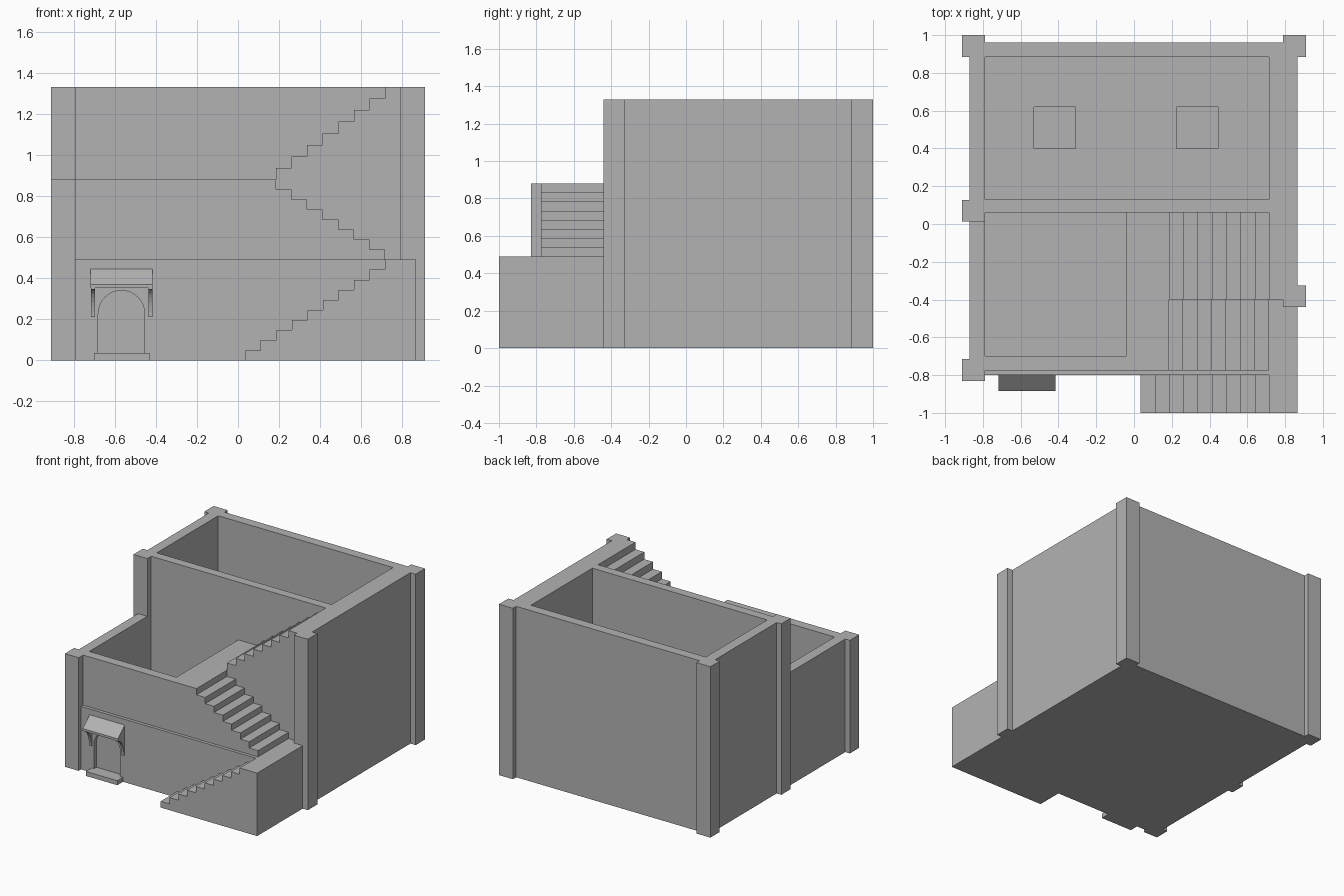
import bpy
import bmesh
import math

cube = bpy.data.objects.get("Cube")
if cube:
    bpy.data.objects.remove(cube, do_unlink=True)

GREY = (0.45, 0.45, 0.45, 1.0)
plaster = bpy.data.materials.new("grey_plaster")
plaster.use_nodes = True
plaster.diffuse_color = GREY
plaster.node_tree.nodes["Principled BSDF"].inputs["Base Color"].default_value = GREY


def prism(name, points, axis, low, high):
    """Extrude a profile: (y, z) points along x, or (x, z) points along y."""
    bm = bmesh.new()
    place = (lambda a, b: (low, a, b)) if axis == "x" else (lambda a, b: (a, low, b))
    face = bm.faces.new([bm.verts.new(place(a, b)) for a, b in points])
    new = bmesh.ops.extrude_face_region(bm, geom=[face])["geom"]
    shift = (high - low, 0, 0) if axis == "x" else (0, high - low, 0)
    bmesh.ops.translate(bm, vec=shift,
                        verts=[v for v in new if isinstance(v, bmesh.types.BMVert)])
    bmesh.ops.recalc_face_normals(bm, faces=bm.faces)
    mesh = bpy.data.meshes.new(name)
    bm.to_mesh(mesh)
    bm.free()
    mesh.materials.append(plaster)
    obj = bpy.data.objects.new(name, mesh)
    bpy.context.collection.objects.link(obj)
    return obj


def box(name, x, y, z):
    return prism(name, [(x[0], z[0]), (x[1], z[0]), (x[1], z[1]), (x[0], z[1])], "y", *y)


def carve(obj, cutter):
    """Subtract the cutter, keep the result and remove the cutter."""
    cutter.hide_render = True
    mod = obj.modifiers.new("carve", "BOOLEAN")
    mod.operation = "DIFFERENCE"
    mod.solver = "EXACT"
    mod.object = cutter
    result = obj.evaluated_get(bpy.context.evaluated_depsgraph_get())
    mesh = bpy.data.meshes.new_from_object(result)
    obj.modifiers.clear()
    obj.data = mesh
    bpy.data.objects.remove(cutter, do_unlink=True)


def stairs(name, start, end, bottom, top, count, y, base):
    """Flight climbing from start to end; the last riser meets the end."""
    run, rise = (end - start) / (count - 1), (top - bottom) / count
    points = [(start, base)]
    for i in range(count - 1):
        z = bottom + rise * (i + 1)
        points += [(start + run * i, z), (start + run * (i + 1), z)]
    return prism(name, points + [(end, base)], "y", *y)


LEFT, RIGHT = -0.87, 0.865
INNER_L, INNER_R = -0.79, 0.715
LANDING, ROOF, TOP = 0.49, 0.88, 1.33
FLOOR = 0.44

# Tall rear block with open room and two floor hatches
rear = box("rear_block", (LEFT, RIGHT), (0.06, 0.96), (0, TOP))
carve(rear, box("room_cutter", (INNER_L, INNER_R), (0.13, 0.885), (FLOOR, TOP + 0.1)))
for x in (-0.53, 0.225):
    carve(rear, box("hatch_cutter", (x, x + 0.22), (0.40, 0.62), (FLOOR - 0.05, FLOOR + 0.1)))

# Lower front block with a ledge, open room and arched doorway
front = prism("front_block", [(-0.80, 0), (-0.80, LANDING), (-0.775, LANDING),
                              (-0.775, ROOF), (0.06, ROOF), (0.06, 0)], "x", LEFT, 0.185)
carve(front, box("room_cutter", (INNER_L, -0.04), (-0.70, 0.2), (FLOOR, ROOF + 0.1)))
DOOR, HALF = -0.567, 0.113
arch = [(DOOR - HALF, 0.035), (DOOR + HALF, 0.035)]
arch += [(DOOR + HALF * math.cos(math.pi * i / 16), 0.227 + HALF * math.sin(math.pi * i / 16))
         for i in range(17)]
carve(front, prism("door_cutter", arch, "y", -0.9, -0.77))

# Stair base, landing and side wall
box("stair_base", (0.185, RIGHT), (-0.80, 0.06), (0, LANDING))
box("landing", (INNER_R, RIGHT), (-1.0, -0.80), (0, LANDING))
box("side_wall", (INNER_R, RIGHT), (-0.40, 0.06), (LANDING, TOP))

# Three zigzag flights
stairs("lower_stairs", 0.035, INNER_R, 0, LANDING, 10, (-1.0, -0.80), 0)
stairs("middle_stairs", INNER_R, 0.185, LANDING, ROOF, 8, (-0.775, -0.40), LANDING)
stairs("upper_stairs", 0.185, INNER_R, ROOF, TOP, 8, (-0.40, 0.06), LANDING)

# Corner and wall pillars
for name, x, y, height in (
        ("rear_left_pillar", 0.79, 0.885, TOP), ("rear_right_pillar", -0.91, 0.885, TOP),
        ("middle_pillar", -0.91, 0.013, TOP), ("front_pillar", -0.91, -0.83, ROOF),
        ("stair_pillar", 0.79, -0.44, TOP)):
    box(name, (x, x + 0.12), (y, y + 0.115), (0, height))

# Door step, sloped awning and curved brackets
box("door_step", (-0.70, -0.43), (-0.87, -0.80), (0, 0.035))
prism("awning", [(-0.80, 0.445), (-0.885, 0.37), (-0.885, 0.352), (-0.80, 0.352)],
      "x", -0.717, -0.415)
curve = [(-0.88 + 0.07 * math.sin(math.pi * i / 16), 0.21 + 0.135 * math.cos(math.pi * i / 16))
         for i in range(9)]
bracket = [(-0.80, 0.352), (-0.88, 0.352)] + curve + [(-0.80, 0.21)]
for x in (-0.715, -0.435):
    prism("awning_bracket", bracket, "x", x, x + 0.02)
